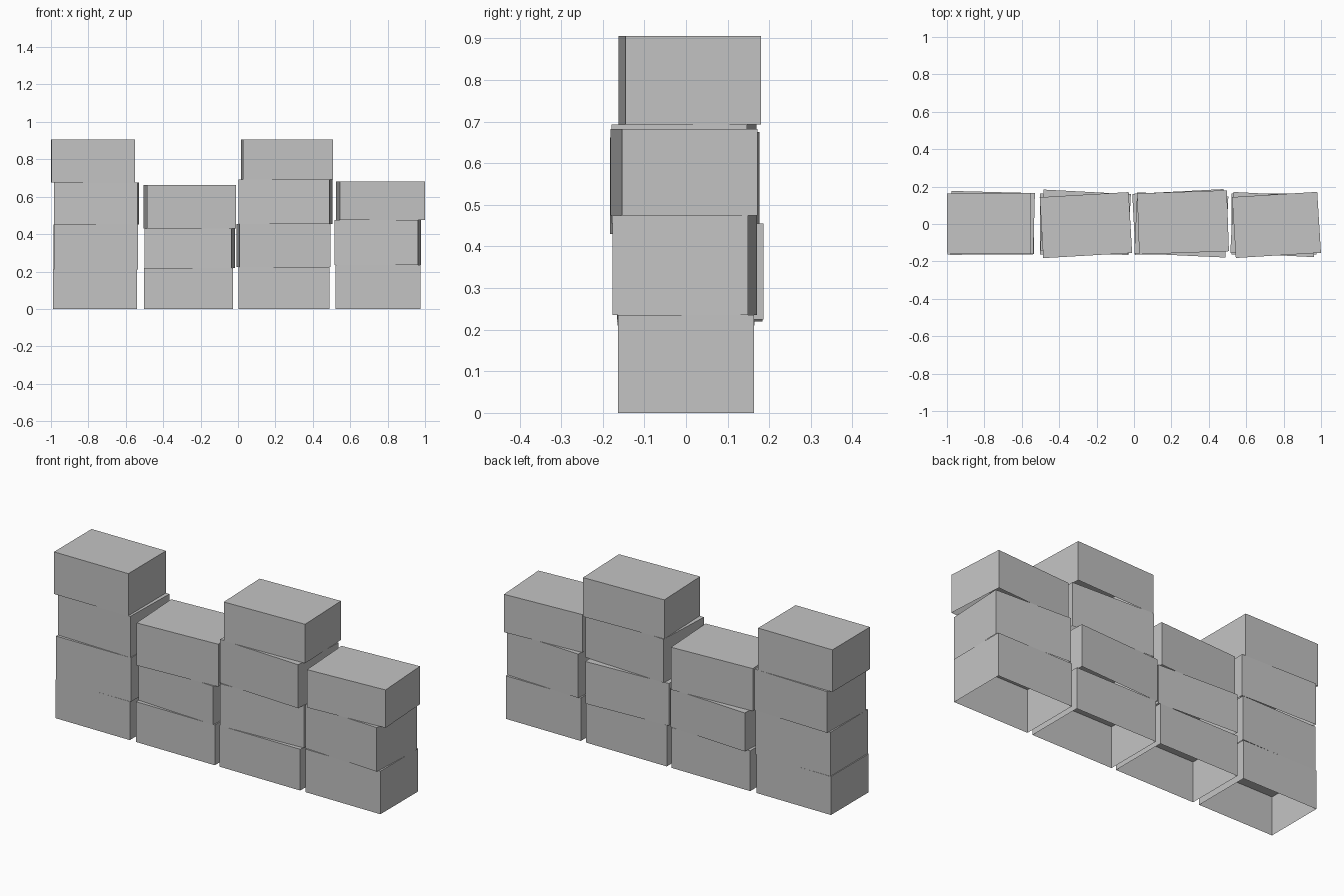
import bpy
import bmesh
import math
from mathutils import Matrix

if "Cube" in bpy.data.objects:
    bpy.data.objects.remove(bpy.data.objects["Cube"])

grey = bpy.data.materials.new("plain_grey")
grey.diffuse_color = (0.55, 0.55, 0.55, 1)
grey.use_nodes = True
grey.node_tree.nodes["Principled BSDF"].inputs["Base Color"].default_value = grey.diffuse_color


def open_box(name, cx, cy, width, turn, z0, z1, depth=0.326):
    """Box without a bottom face, turned a few degrees about its vertical axis."""
    bm = bmesh.new()
    bmesh.ops.create_cube(bm, size=1)
    bm.normal_update()
    underside = [f for f in bm.faces if f.normal.z < -0.5]
    bmesh.ops.delete(bm, geom=underside, context='FACES')
    bm.transform(Matrix.Translation((cx, cy, (z0 + z1) / 2))
                 @ Matrix.Rotation(math.radians(turn), 4, 'Z')
                 @ Matrix.Diagonal((width, depth, z1 - z0, 1)))
    mesh = bpy.data.meshes.new(name)
    bm.to_mesh(mesh)
    bm.free()
    mesh.materials.append(grey)
    bpy.context.collection.objects.link(bpy.data.objects.new(name, mesh))


# Each stack from the ground up: centre x, centre y, width, turn, top height
stacks = {
    "left_stack": [
        (-0.765, 0.0, 0.45, 0.0, 0.21),
        (-0.76, 0.0, 0.45, 0.5, 0.45),
        (-0.757, 0.008, 0.446, -1.5, 0.675),
        (-0.775, 0.002, 0.448, 0.2, 0.905),
    ],
    "middle_left_stack": [
        (-0.264, 0.0, 0.476, 0.0, 0.22),
        (-0.259, 0.009, 0.468, -3.0, 0.43),
        (-0.257, -0.006, 0.476, 3.3, 0.662),
    ],
    "middle_right_stack": [
        (0.246, 0.0, 0.488, 0.0, 0.225),
        (0.243, 0.011, 0.488, 3.0, 0.455),
        (0.253, -0.005, 0.488, -2.7, 0.693),
        (0.262, 0.009, 0.48, 2.0, 0.906),
    ],
    "right_stack": [
        (0.748, 0.0, 0.453, 0.0, 0.235),
        (0.747, -0.003, 0.448, -2.9, 0.475),
        (0.762, -0.005, 0.456, 3.5, 0.682),
    ],
}

for stack, boxes in stacks.items():
    base = 0.0
    for i, (cx, cy, width, turn, top) in enumerate(boxes):
        open_box(f"{stack}_box_{i + 1}", cx, cy, width, turn, base, top)
        base = top
